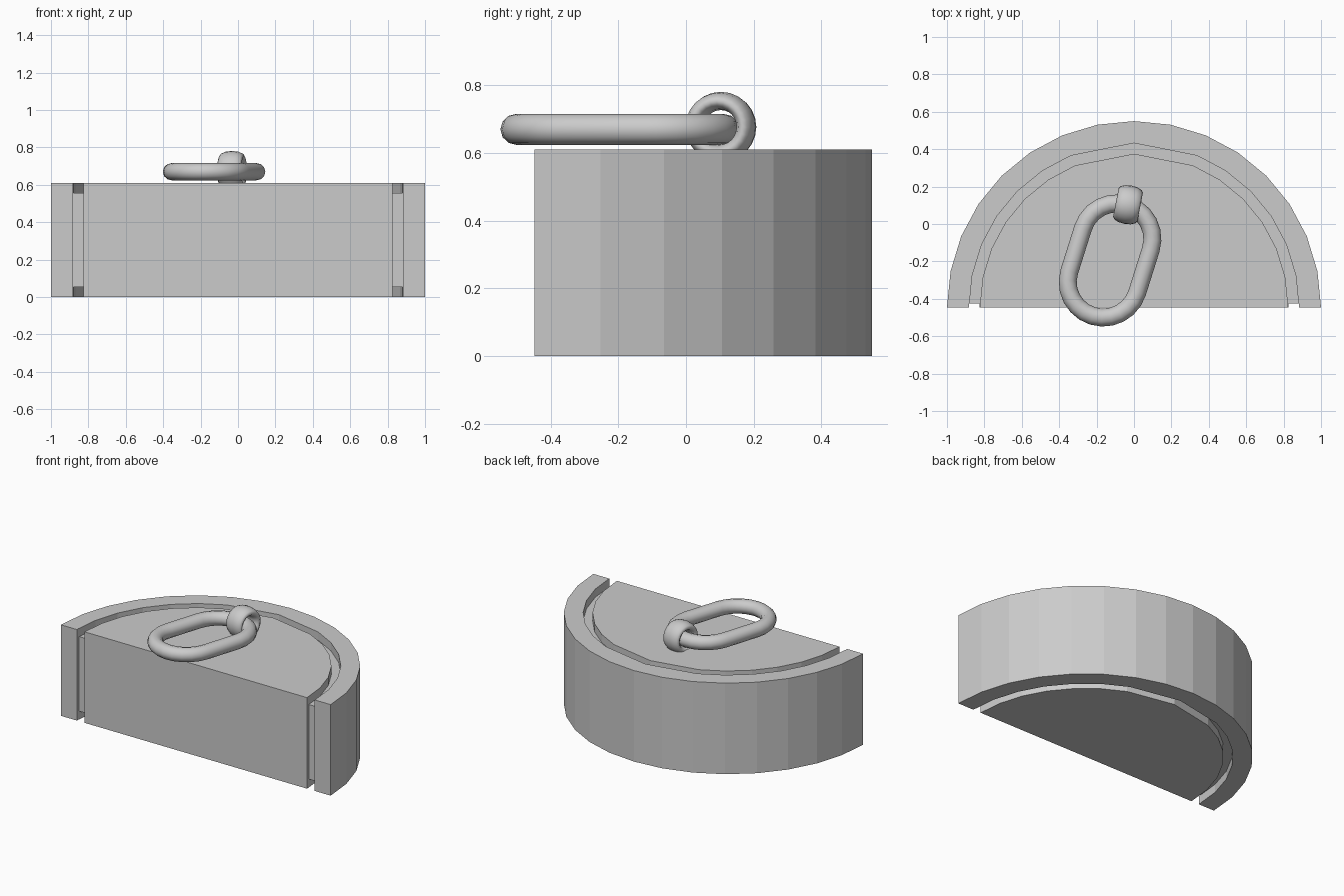
import bpy, bmesh
from math import sin, cos, pi, radians
from mathutils import Vector, Matrix

if "Cube" in bpy.data.objects:
    bpy.data.objects.remove(bpy.data.objects["Cube"])

CY = -0.447      # centre of the half disc
H = 0.61


def make_object(name, bm):
    bmesh.ops.recalc_face_normals(bm, faces=bm.faces)
    me = bpy.data.meshes.new(name)
    bm.to_mesh(me)
    bm.free()
    ob = bpy.data.objects.new(name, me)
    bpy.context.collection.objects.link(ob)
    return ob


def prism(name, outline, z0, z1):
    bm = bmesh.new()
    face = bm.faces.new([bm.verts.new((x, y, z0)) for x, y in outline])
    top = bmesh.ops.extrude_face_region(bm, geom=[face])["geom"]
    bmesh.ops.translate(bm, vec=(0, 0, z1 - z0),
                        verts=[v for v in top if isinstance(v, bmesh.types.BMVert)])
    return make_object(name, bm)


def arc(r, skip=()):
    return [(r * cos(i * pi / 16), CY + r * 0.997 * sin(i * pi / 16))
            for i in range(17) if i not in skip]


def sweep(name, path, normal, wide, tall, sides, matrix):
    """Closed tube with an elliptical section along a flat path."""
    bm = bmesh.new()
    n = len(path)
    rings = []
    for i, p in enumerate(path):
        t = (path[(i + 1) % n] - path[i - 1]).normalized()
        side = t.cross(normal)
        rings.append([bm.verts.new(p + side * wide * cos(2 * pi * k / sides)
                                   + normal * tall * sin(2 * pi * k / sides))
                      for k in range(sides)])
    for i in range(n):
        a, b = rings[i], rings[(i + 1) % n]
        for k in range(sides):
            j = (k + 1) % sides
            bm.faces.new((a[k], a[j], b[j], b[k]))
    bm.transform(matrix)
    ob = make_object(name, bm)
    for f in ob.data.polygons:
        f.use_smooth = True
    return ob


# Half-round block
block = prism("half_round_block", arc(1.0), 0, H)

# Groove cutters: curved channel on top and bottom, shallow slots on the front
R_OUT, R_IN, DEPTH, BACK = 0.882, 0.825, 0.055, -0.425
outer, inner = arc(R_OUT, (7, 9)), arc(R_IN, (7, 9))
band = ([(R_OUT, CY - 0.1)] + outer + [(-R_OUT, CY - 0.1), (-R_IN, CY - 0.1)]
        + inner[::-1] + [(R_IN, CY - 0.1)])
cutters = [prism("groove_cutter_top", band, H - DEPTH, H + 0.1),
           prism("groove_cutter_bottom", band, -0.1, DEPTH)]
for s in (-1, 1):
    slot = [(s * R_IN, CY - 0.1), (s * R_OUT, CY - 0.1), (s * R_OUT, BACK), (s * R_IN, BACK)]
    cutters.append(prism("front_slot_cutter", slot, -0.1, H + 0.1))
for c in cutters:
    m = block.modifiers.new("cut", 'BOOLEAN')
    m.operation, m.solver, m.object = 'DIFFERENCE', 'EXACT', c
bpy.context.view_layer.objects.active = block
for m in list(block.modifiers):
    bpy.ops.object.modifier_apply(modifier=m.name)
for c in cutters:
    bpy.data.objects.remove(c)

# Oval link lying on the top
R, HALF, N = 0.19, 0.121, 12
link_path = [Vector((R * cos(a + s), R * sin(a + s) + (HALF if s == 0 else -HALF), 0))
             for s in (0, pi) for a in [i * pi / N for i in range(N + 1)]]
sweep("oval_link", link_path, Vector((0, 0, 1)), 0.048, 0.046, 12,
      Matrix.Translation((-0.128, -0.195, 0.67)) @ Matrix.Rotation(radians(-17.5), 4, 'Z'))

# Wide upright ring, half sunk into the block
ring_path = [Vector((0, 0.077 * cos(i * pi / 12), 0.077 * sin(i * pi / 12))) for i in range(24)]
sweep("anchor_ring", ring_path, Vector((1, 0, 0)), 0.027, 0.066, 12,
      Matrix.Translation((-0.032, 0.103, 0.677)) @ Matrix.Rotation(radians(-11), 4, 'Z'))
